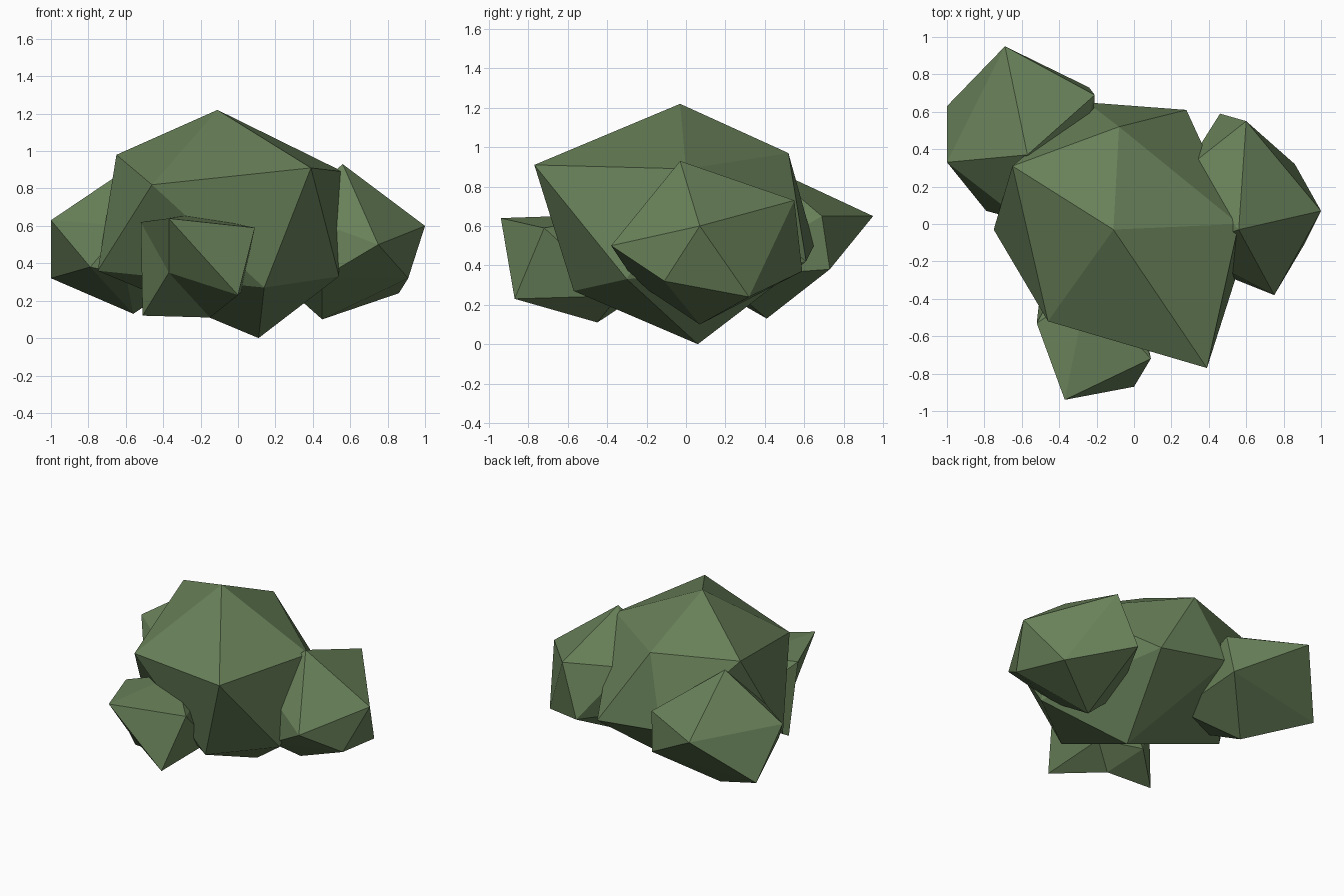
import bpy
import bmesh
from mathutils import Vector

# Corner names of a twelve-cornered ball, in the order bmesh creates them
CORNERS = (
    "base",
    "lower_front_left", "lower_front", "lower_right", "lower_back", "lower_back_left",
    "upper_front", "upper_front_right", "upper_back_right", "upper_back", "upper_left",
    "crown",
)


def make_leaf_material():
    """Single matte green shared by every clump."""
    material = bpy.data.materials.new("leaf_green")
    material.use_nodes = True
    colour = (0.14, 0.22, 0.10, 1)
    material.diffuse_color = colour
    shader = next(n for n in material.node_tree.nodes if n.type == "BSDF_PRINCIPLED")
    shader.inputs["Base Color"].default_value = colour
    shader.inputs["Roughness"].default_value = 0.9
    return material


def make_clump(name, material, centre, radius, **pulled_corners):
    """Flat-faced ball of leaves whose named corners are pulled into an irregular shape."""
    bm = bmesh.new()
    bmesh.ops.create_icosphere(bm, subdivisions=1, radius=radius)
    bmesh.ops.translate(bm, verts=bm.verts[:], vec=Vector(centre))
    bm.verts.ensure_lookup_table()
    for corner, position in pulled_corners.items():
        bm.verts[CORNERS.index(corner)].co = position
    bmesh.ops.recalc_face_normals(bm, faces=bm.faces[:])
    for face in bm.faces:
        face.smooth = False

    mesh = bpy.data.meshes.new(name)
    bm.to_mesh(mesh)
    bm.free()
    mesh.materials.append(material)
    clump = bpy.data.objects.new(name, mesh)
    bpy.context.scene.collection.objects.link(clump)
    return clump


default_cube = bpy.context.scene.objects.get("Cube")
if default_cube:
    bpy.data.objects.remove(default_cube, do_unlink=True)

leaf_green = make_leaf_material()

# Large middle clump
make_clump(
    "main_clump", leaf_green, centre=(0, 0, .6), radius=.65,
    crown=(-.11, -.03, 1.22),
    upper_front=(.39, -.77, .91),
    upper_front_right=(-.46, -.52, .82),
    upper_back_right=(-.65, .31, .98),
    upper_back=(-.08, .52, .97),
    upper_left=(.56, 0, .89),
    lower_front_left=(.54, -.3, .33),
    lower_front=(.14, -.57, .27),
    lower_right=(-.75, -.03, .36),
    lower_back=(-.25, .65, .5),
    lower_back_left=(.28, .61, .42),
    base=(.11, .06, 0),
)

# Side clump on the model's left
make_clump(
    "left_clump", leaf_green, centre=(.56, .08, .5), radius=.4,
    crown=(.56, -.03, .93),
    upper_front=(.75, -.38, .5),
    upper_back=(.6, .55, .73),
    upper_left=(1, .07, .6),
    lower_front_left=(.91, -.11, .32),
    lower_back=(.46, .59, .37),
    lower_back_left=(.86, .32, .24),
    base=(.45, .07, .1),
)

# Small low clump at the front
make_clump(
    "front_clump", leaf_green, centre=(-.2, -.5, .38), radius=.3,
    crown=(-.25, -.35, .66),
    upper_front=(-.37, -.94, .64),
    upper_front_right=(-.52, -.53, .62),
    upper_left=(.09, -.72, .59),
    lower_front_left=(0, -.87, .23),
    lower_front=(-.37, -.71, .35),
    lower_right=(-.51, -.44, .12),
    base=(-.15, -.45, .11),
)

# Clump at the back on the model's right
make_clump(
    "back_clump", leaf_green, centre=(-.5, .35, .5), radius=.36,
    crown=(-.57, .37, .92),
    upper_front_right=(-.6, .02, .6),
    upper_back_right=(-1, .33, .63),
    upper_back=(-.69, .95, .65),
    upper_left=(-.21, .69, .65),
    lower_right=(-.79, .07, .38),
    lower_back=(-1, .63, .32),
    lower_back_left=(-.24, .73, .38),
    base=(-.56, .41, .13),
)
